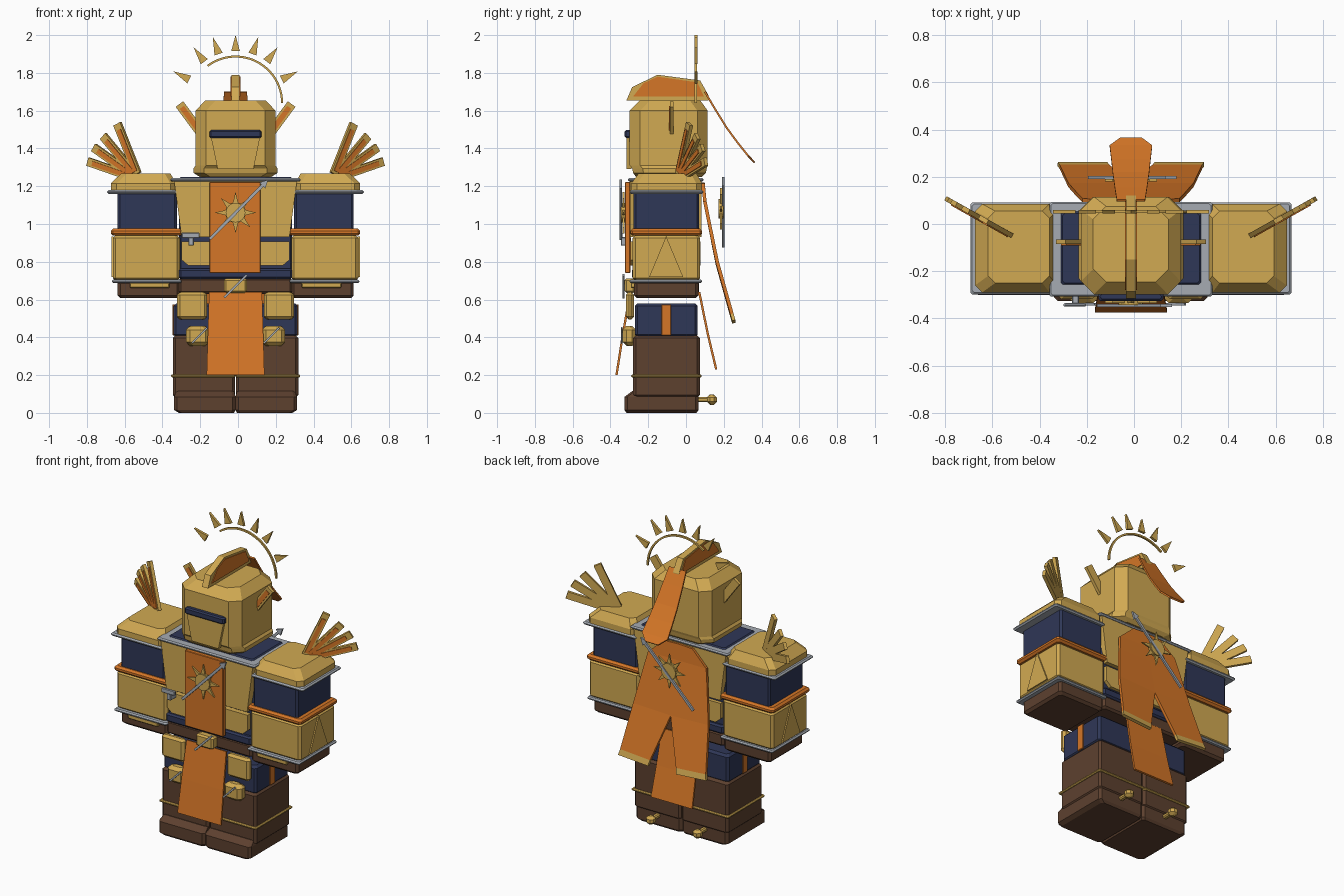
import bpy, bmesh, math
from mathutils import Vector, Matrix

CX = -0.013  # symmetry axis of the figure


def material(name, rgb):
    m = bpy.data.materials.new(name)
    m.diffuse_color = (*rgb, 1)
    return m


GOLD = material("gold", (0.64, 0.40, 0.085))
ORANGE = material("orange", (0.66, 0.18, 0.02))
NAVY = material("navy", (0.028, 0.038, 0.095))
BROWN = material("brown", (0.11, 0.052, 0.028))
SILVER = material("silver", (0.38, 0.41, 0.45))


def finish(name, bm, *mats):
    bmesh.ops.recalc_face_normals(bm, faces=bm.faces)
    me = bpy.data.meshes.new(name)
    bm.to_mesh(me)
    bm.free()
    for m in mats:
        me.materials.append(m)
    ob = bpy.data.objects.new(name, me)
    bpy.context.collection.objects.link(ob)
    return ob


def loft(name, mat, rings, c=0.02, s=1):
    """Corner-cut box through rings of (z, u0, u1, y0, y1); u is measured from the axis."""
    bm = bmesh.new()
    loops = []
    for z, a, b, y0, y1 in rings:
        x0, x1 = sorted((CX + s * a, CX + s * b))
        pts = [(x0 + c, y0), (x1 - c, y0), (x1, y0 + c), (x1, y1 - c),
               (x1 - c, y1), (x0 + c, y1), (x0, y1 - c), (x0, y0 + c)]
        loops.append([bm.verts.new((x, y, z)) for x, y in pts])
    for lo, hi in zip(loops, loops[1:]):
        for i in range(8):
            j = (i + 1) % 8
            bm.faces.new((lo[i], lo[j], hi[j], hi[i]))
    bm.faces.new(loops[0])
    bm.faces.new(loops[-1])
    return finish(name, bm, mat)


def block(name, mat, a, b, y0, y1, z0, z1, c=0.012, s=1):
    """Box with all edges chamfered by c."""
    return loft(name, mat, [(z0, a + c, b - c, y0 + c, y1 - c), (z0 + c, a, b, y0, y1),
                            (z1 - c, a, b, y0, y1), (z1, a + c, b - c, y0 + c, y1 - c)], c, s)


def plate(name, mat, pts, t, origin, xdir=(1, 0, 0), normal=(0, -1, 0)):
    """Flat outline extruded by t, facing along normal."""
    x, n = Vector(xdir).normalized(), Vector(normal).normalized()
    y = n.cross(x)
    o = Vector(origin)
    bm = bmesh.new()
    back, front = [[bm.verts.new(o + x * p + y * q + n * h) for p, q in pts] for h in (-t / 2, t / 2)]
    bm.faces.new(back)
    bm.faces.new(front)
    for i in range(len(pts)):
        j = (i + 1) % len(pts)
        bm.faces.new((back[i], back[j], front[j], front[i]))
    return finish(name, bm, mat)


def bar(name, mat, p, q, w, t, normal=(0, -1, 0), tip=0.0):
    p, q = Vector(p), Vector(q)
    L, h = (q - p).length, w / 2
    pts = [(0, -h), (L, -h), (L, h), (0, h)]
    if tip:  # arrow-shaped end
        pts = [(0, -h), (L - tip, -h), (L - tip, -tip / 2), (L, 0), (L - tip, tip / 2), (L - tip, h), (0, h)]
    return plate(name, mat, pts, t, p, q - p, normal)


def sheet(name, rows, t=0.01, s=1, trim=False):
    """Cloth strip through rows of (y, z_inner, z_outer, u_inner, u_outer)."""
    bm = bmesh.new()
    prev = None
    for k, (y, zi, zo, a, b) in enumerate(rows):
        cur = [bm.verts.new((CX + s * a, y, zi)), bm.verts.new((CX + s * b, y, zo))]
        if prev:
            f = bm.faces.new((prev[0], prev[1], cur[1], cur[0]))
            f.material_index = int(trim and k == len(rows) - 1)
        prev = cur
    ob = finish(name, bm, ORANGE, GOLD)
    sol = ob.modifiers.new("thickness", 'SOLIDIFY')
    sol.thickness, sol.offset = t, 0
    return ob


def feather(name, p, q, w, normal):
    """Gold quill with an orange inlay on its front."""
    p, q, n = Vector(p), Vector(q), Vector(normal).normalized()
    bar(name, GOLD, p, q, w, 0.02, n)
    bar(name + "_inlay", ORANGE, p.lerp(q, 0.05) + n * 0.011, p.lerp(q, 0.88) + n * 0.011, w * 0.55, 0.008, n)


def sun(name, y, z, facing):
    rays = [(r * math.cos(k * math.pi / 4 + d), r * math.sin(k * math.pi / 4 + d))
            for k in range(8) for r, d in ((0.055, -0.25), (0.11, 0), (0.055, 0.25))]
    disc = [(0.052 * math.cos(k * math.pi / 8), 0.052 * math.sin(k * math.pi / 8)) for k in range(16)]
    plate(name + "_rays", GOLD, rays, 0.01, (CX, y, z), (1, 0, 0), (0, facing, 0))
    plate(name + "_disc", GOLD, disc, 0.026, (CX, y, z), (1, 0, 0), (0, facing, 0))


Y0, Y1 = -0.277, 0.07  # front and back of the limbs

for s, side in ((-1, "left"), (1, "right")):
    # Legs
    loft(side + "_boot", BROWN, [(0, 0.008, 0.30, -0.315, 0.056), (0.015, 0, 0.325, -0.325, 0.066),
                                 (0.085, 0, 0.325, -0.325, 0.066), (0.115, 0.008, 0.315, -0.285, 0.066)], 0.015, s)
    block(side + "_shin", BROWN, 0.002, 0.332, -0.28, 0.073, 0.08, 0.41, 0.014, s)
    block(side + "_ankle_band", GOLD, 0, 0.342, -0.29, 0.083, 0.188, 0.203, 0.005, s)
    block(side + "_thigh", NAVY, 0.004, 0.328, -0.27, 0.062, 0.40, 0.58, 0.014, s)
    block(side + "_thigh_stripe", ORANGE, 0.30, 0.333, -0.13, -0.08, 0.41, 0.575, 0.003, s)
    block(side + "_knee_plate", GOLD, 0.14, 0.262, -0.335, -0.265, 0.355, 0.46, 0.02, s)
    x = CX + s * 0.19
    bar(side + "_knee_pin", SILVER, (x - 0.04, -0.34, 0.37), (x + 0.04, -0.34, 0.45), 0.01, 0.01)
    block(side + "_hip_plate", GOLD, 0.15, 0.31, -0.318, -0.275, 0.495, 0.64, 0.015, s)
    block(side + "_spur_stem", GOLD, 0.15, 0.18, 0.05, 0.125, 0.057, 0.083, 0.007, s)
    block(side + "_spur_ball", GOLD, 0.138, 0.192, 0.11, 0.164, 0.043, 0.097, 0.016, s)

    # Arms
    block(side + "_glove", BROWN, 0.295, 0.625, -0.275, 0.065, 0.607, 0.70, 0.015, s)
    block(side + "_glove_plate", GOLD, 0.35, 0.56, -0.292, -0.27, 0.662, 0.69, 0.004, s)
    block(side + "_wrist_band", SILVER, 0.285, 0.655, -0.30, 0.085, 0.687, 0.705, 0.007, s)
    block(side + "_forearm", GOLD, 0.295, 0.65, -0.283, 0.075, 0.70, 0.94, 0.015, s)
    plate(side + "_forearm_triangle", GOLD, [(-0.09, 0), (0.09, 0), (0, 0.215)], 0.012,
          (CX + s * 0.652, -0.105, 0.72), (0, s, 0), (s, 0, 0))
    block(side + "_elbow_band", ORANGE, 0.28, 0.66, -0.295, 0.085, 0.938, 0.975, 0.012, s)
    block(side + "_upper_arm", NAVY, 0.31, 0.625, Y0, Y1, 0.96, 1.18, 0.012, s)
    block(side + "_shoulder_band", SILVER, 0.305, 0.68, -0.298, 0.092, 1.16, 1.18, 0.008, s)
    loft(side + "_shoulder_pad", GOLD, [(1.175, 0.315, 0.66, -0.29, 0.085), (1.215, 0.315, 0.66, -0.29, 0.085),
                                        (1.268, 0.345, 0.605, -0.25, 0.055)], 0.03, s)
    # Shoulder feather fan, angled backwards
    for i, (u, z, bu) in enumerate(((0.625, 1.53, 0.52), (0.70, 1.465, 0.53), (0.75, 1.405, 0.54), (0.78, 1.33, 0.55))):
        lean = lambda v: -0.04 + (v - 0.52) * 0.56
        feather(f"{side}_fan_feather_{i}", (CX + s * bu, lean(bu), 1.265 - 0.005 * i),
                (CX + s * u, lean(u), z), 0.045, (s * 0.5, -0.87, 0))
    # Head feathers
    feather(side + "_head_feather", (CX + s * 0.19, -0.075, 1.49), (CX + s * 0.297, -0.075, 1.635), 0.05, (0, -1, 0))

    # Cape half with a gold hem
    sheet(side + "_cape_half", [(0.09, 1.22, 1.215, 0, 0.10), (0.10, 1.12, 1.12, 0, 0.205), (0.12, 1.02, 1.02, 0, 0.225),
                                (0.165, 0.79, 0.80, 0, 0.265), (0.243, 0.51, 0.525, 0.092, 0.302),
                                (0.253, 0.475, 0.49, 0.10, 0.31)], 0.018, s, True)

# Torso
block("hips", BROWN, -0.30, 0.30, -0.275, 0.07, 0.63, 0.715, 0.012)
block("belt", NAVY, -0.30, 0.30, -0.285, 0.075, 0.71, 0.765, 0.01)
block("torso", NAVY, -0.30, 0.30, -0.26, 0.055, 0.75, 1.25, 0.01)
block("collar_band", SILVER, -0.345, 0.345, -0.308, 0.093, 1.225, 1.243, 0.007)
for side, y, n in (("front", -0.275, -1), ("back", 0.06, 1)):
    plate(side + "_chest_plate", GOLD, [(-0.285, 0.93), (0.285, 0.93), (0.325, 1.225), (-0.325, 1.225)],
          0.045, (CX, y, 0), (-n, 0, 0), (0, n, 0))
    plate(side + "_belly_plate", GOLD, [(-0.25, 0.78), (0.25, 0.78), (0.285, 0.81), (0.285, 0.908), (-0.285, 0.908), (-0.285, 0.81)],
          0.035, (CX, y, 0), (-n, 0, 0), (0, n, 0))

# Cloth panels
block("chest_cloth", ORANGE, -0.137, 0.133, -0.322, -0.295, 0.74, 1.222, 0.003)
sheet("front_skirt_cloth", [(-0.295, 0.64, 0.64, -0.14, 0.14), (-0.335, 0.41, 0.41, -0.147, 0.147),
                            (-0.368, 0.20, 0.20, -0.153, 0.153)], 0.012)
sheet("back_skirt_cloth", [(0.07, 0.64, 0.64, -0.13, 0.13), (0.115, 0.42, 0.42, -0.138, 0.138),
                           (0.16, 0.23, 0.23, -0.145, 0.145)], 0.012)

# Buckle, sun emblems and diagonal blades
block("buckle", GOLD, -0.06, 0.06, -0.325, -0.27, 0.635, 0.712, 0.01)
bar("buckle_pin", SILVER, (CX - 0.06, -0.33, 0.61), (CX + 0.06, -0.33, 0.73), 0.012, 0.01)
sun("front_sun", -0.33, 1.06, -1)
sun("back_sun", 0.185, 1.08, 1)
bar("front_blade", SILVER, (-0.15, -0.345, 0.92), (0.16, -0.345, 1.235), 0.016, 0.012, tip=0.045)
bar("back_blade", SILVER, (-0.19, 0.197, 0.88), (0.18, 0.197, 1.25), 0.016, 0.012, tip=0.045)
block("hilt_bar", SILVER, -0.285, -0.19, -0.35, -0.335, 0.925, 0.955, 0.004)
block("hilt_stem", SILVER, -0.25, -0.22, -0.345, -0.29, 0.885, 0.93, 0.004)

# Helmet
loft("helmet", GOLD, [(1.25, -0.19, 0.19, -0.265, 0.085), (1.27, -0.222, 0.222, -0.28, 0.105),
                      (1.295, -0.222, 0.222, -0.285, 0.11), (1.31, -0.211, 0.211, -0.298, 0.115),
                      (1.60, -0.211, 0.211, -0.298, 0.115), (1.655, -0.16, 0.16, -0.245, 0.075)], 0.055)
plate("face_guard", GOLD, [(-0.095, 1.29), (0.095, 1.29), (0.13, 1.46), (-0.13, 1.46)], 0.025, (CX, -0.302, 0))
block("visor", NAVY, -0.138, 0.138, -0.325, -0.29, 1.455, 1.497, 0.008)

# Crest with orange sides, and trailing plume
crest = [(-0.315, 1.655), (-0.285, 1.725), (-0.15, 1.79), (0.075, 1.76), (0.12, 1.68), (0.12, 1.655)]
plate("crest", GOLD, crest, 0.042, (CX, 0, 0), (0, 1, 0), (1, 0, 0))
inlay = [(-0.28, 1.675), (-0.225, 1.745), (-0.15, 1.78), (0.06, 1.75), (0.095, 1.675)]
for s, side in ((-1, "left"), (1, "right")):
    plate(side + "_crest_inlay", ORANGE, inlay, 0.008, (CX + s * 0.022, 0, 0), (0, 1, 0), (1, 0, 0))
sheet("plume", [(0.10, 1.70, 1.70, -0.06, 0.06), (0.15, 1.615, 1.615, -0.068, 0.068), (0.215, 1.51, 1.51, -0.077, 0.077),
                (0.27, 1.435, 1.435, -0.083, 0.083), (0.33, 1.36, 1.36, -0.09, 0.09),
                (0.363, 1.325, 1.325, -0.045, 0.045)])

# Halo arc and its spikes
HC = Vector((CX, 0.052, 1.64))
angles = [math.radians(127 * k / 24) for k in range(25)]
arc = [(r * math.cos(a), r * math.sin(a)) for r, seq in ((0.252, angles), (0.241, angles[::-1])) for a in seq]
plate("halo_arc", GOLD, arc, 0.012, HC)
for i, deg in enumerate((27, 53, 71, 90, 109, 127, 153)):
    a = math.radians(deg)
    d = Vector((math.cos(a), 0, math.sin(a)))
    tip = 0.085 if i == 3 else 0.095
    plate(f"halo_spike_{i}", GOLD, [(0, -0.023), (tip, 0), (0, 0.023)], 0.016, HC + d * 0.275, d)
